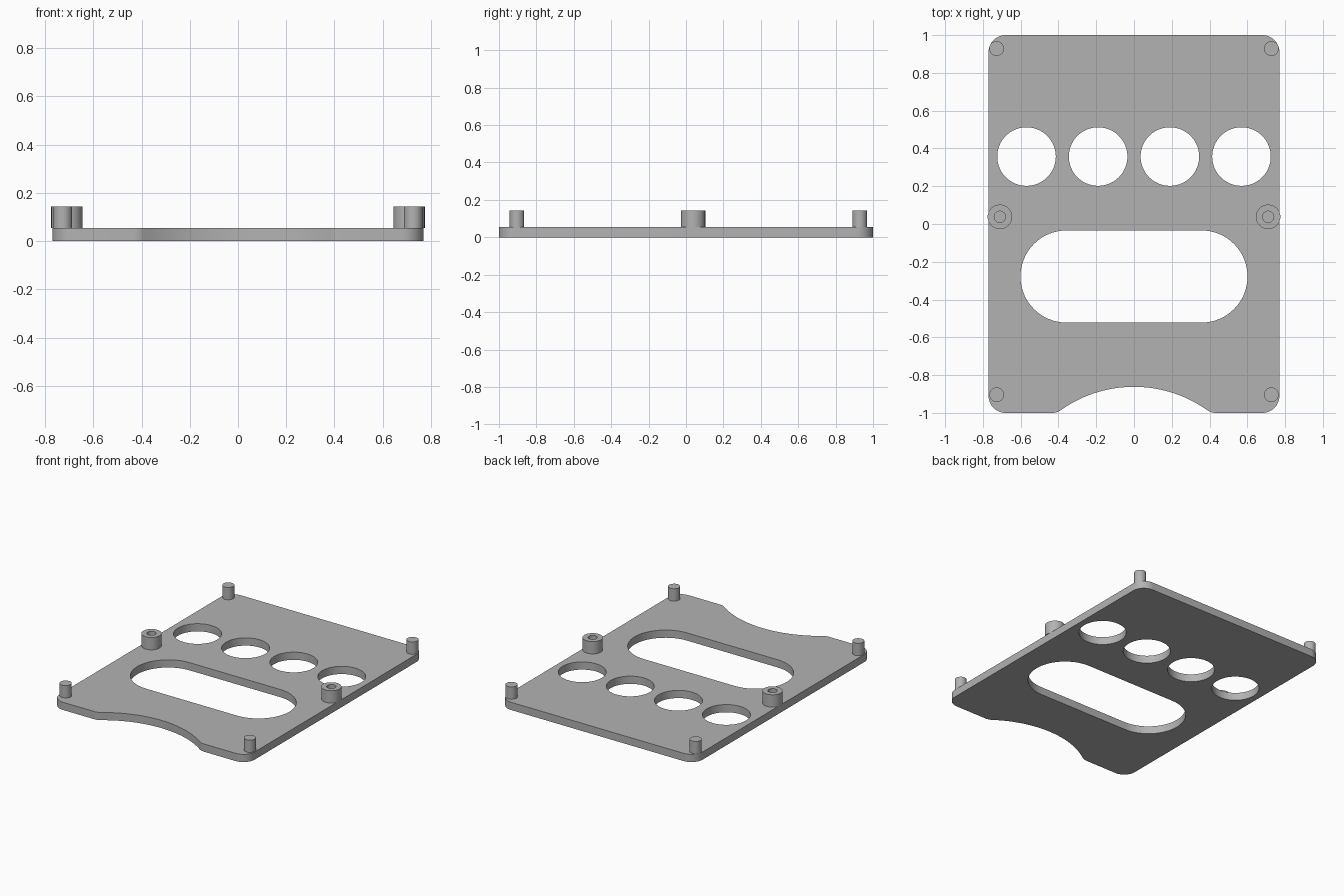
import bpy, bmesh, math

if "Cube" in bpy.data.objects:
    bpy.data.objects.remove(bpy.data.objects["Cube"])

PLATE_TOP, POST_TOP = 0.055, 0.143
HALF_X = 0.77

grey = bpy.data.materials.new("plain grey")
grey.diffuse_color = (0.45, 0.45, 0.45, 1)
grey.use_nodes = True
grey.node_tree.nodes["Principled BSDF"].inputs["Base Color"].default_value = grey.diffuse_color


def arc(cx, cy, r, a0, a1, n):
    """Points along an arc, angles in degrees."""
    return [(cx + r * math.cos(math.radians(a0 + (a1 - a0) * i / n)),
             cy + r * math.sin(math.radians(a0 + (a1 - a0) * i / n)))
            for i in range(n + 1)]


def circle(cx, cy, r, n=48):
    return arc(cx, cy, r, 0, 360, n)[:-1]


def extrude_outlines(name, outlines, z0, z1):
    """Fill closed outlines (inner ones become holes) and extrude from z0 to z1."""
    curve = bpy.data.curves.new(name + "_profile", 'CURVE')
    curve.dimensions, curve.fill_mode = '2D', 'BOTH'
    curve.extrude = (z1 - z0) / 2
    for pts in outlines:
        spline = curve.splines.new('POLY')
        spline.points.add(len(pts) - 1)
        for p, (x, y) in zip(spline.points, pts):
            p.co = (x, y, 0, 1)
        spline.use_cyclic_u = True
    temp = bpy.data.objects.new(name + "_profile", curve)
    bpy.context.collection.objects.link(temp)
    bpy.context.view_layer.update()
    mesh = bpy.data.meshes.new_from_object(
        temp.evaluated_get(bpy.context.evaluated_depsgraph_get()))
    bpy.data.objects.remove(temp)

    # weld caps to walls and lift into place
    bm = bmesh.new()
    bm.from_mesh(mesh)
    bmesh.ops.remove_doubles(bm, verts=bm.verts, dist=1e-5)
    bmesh.ops.translate(bm, verts=bm.verts, vec=(0, 0, (z0 + z1) / 2))
    bmesh.ops.recalc_face_normals(bm, faces=bm.faces)
    bm.to_mesh(mesh)
    bm.free()
    mesh.name = name
    mesh.materials.clear()
    mesh.materials.append(grey)
    obj = bpy.data.objects.new(name, mesh)
    bpy.context.collection.objects.link(obj)
    bpy.ops.object.select_all(action='DESELECT')
    obj.select_set(True)
    bpy.context.view_layer.objects.active = obj
    bpy.ops.object.shade_smooth_by_angle(angle=math.radians(30))
    return obj


# Plate outline: rounded corners and a filleted arched notch in the front edge
R, F, C = 0.67, 0.08, 0.09            # notch, fillet and corner radii
notch_y = -0.862 - R
fillet_y = -1 + F
fillet_x = math.sqrt((R + F) ** 2 - (fillet_y - notch_y) ** 2)
tilt = math.degrees(math.atan2(fillet_y - notch_y, fillet_x))
outline = (arc(HALF_X - C, -1 + C, C, -90, 0, 12)
           + arc(HALF_X - C, 1 - C, C, 0, 90, 12)
           + arc(-HALF_X + C, 1 - C, C, 90, 180, 12)
           + arc(-HALF_X + C, -1 + C, C, 180, 270, 12)
           + arc(-fillet_x, fillet_y, F, -90, -tilt, 8)
           + arc(0, notch_y, R, 180 - tilt, tilt, 40)[1:-1]
           + arc(fillet_x, fillet_y, F, 180 + tilt, 270, 8))

# Openings: one long slot and a row of four round holes
slot = arc(0.357, -0.278, 0.244, -90, 90, 32) + arc(-0.357, -0.278, 0.244, 90, 270, 32)
holes = [circle(x, 0.357, 0.155, 64) for x in (-0.569, -0.19, 0.19, 0.569)]
extrude_outlines("plate", [outline, slot] + holes, 0, PLATE_TOP)

# Corner pins and hollow side bosses
for side, s in (("left", -1), ("right", 1)):
    for end, y in (("front", -0.904), ("back", 0.929)):
        extrude_outlines(f"{end}_{side}_pin", [circle(s * 0.727, y, 0.039, 32)],
                         PLATE_TOP, POST_TOP)
    extrude_outlines(f"{side}_boss",
                     [circle(s * 0.71, 0.038, 0.065), circle(s * 0.71, 0.038, 0.03, 32)],
                     PLATE_TOP, POST_TOP)
